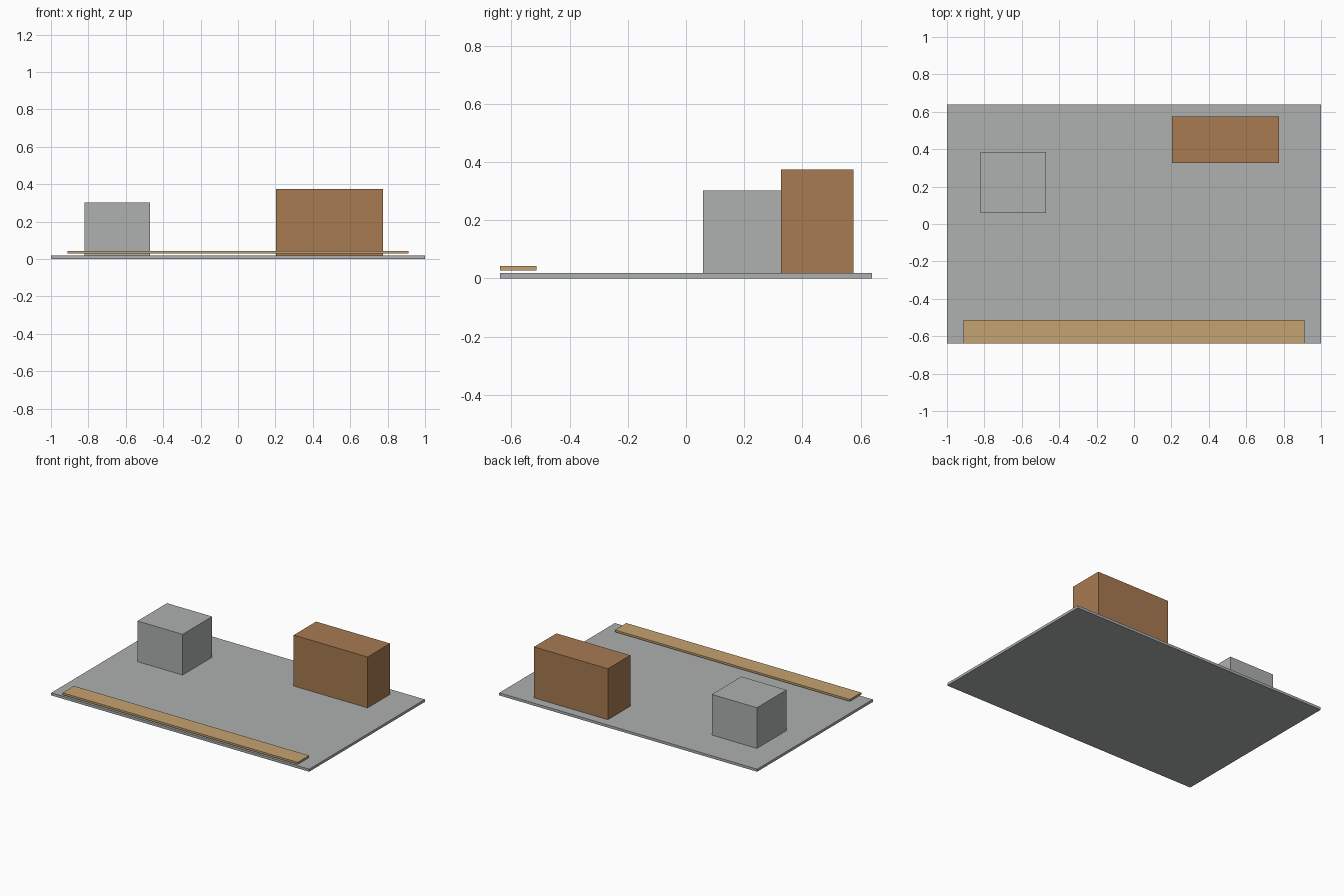
import bpy

if "Cube" in bpy.data.objects:
    bpy.data.objects.remove(bpy.data.objects["Cube"])


def material(name, rgb):
    m = bpy.data.materials.new(name)
    m.diffuse_color = (*rgb, 1.0)
    m.use_nodes = True
    m.node_tree.nodes["Principled BSDF"].inputs["Base Color"].default_value = m.diffuse_color
    return m


def box(name, x, y, z, mat):
    """Axis-aligned box from (min, max) ranges."""
    ranges = (x, y, z)
    bpy.ops.mesh.primitive_cube_add(size=1, location=[(a + b) / 2 for a, b in ranges])
    ob = bpy.context.object
    ob.name = name
    ob.scale = [b - a for a, b in ranges]
    bpy.ops.object.transform_apply(location=False, rotation=False, scale=True)
    ob.data.materials.append(mat)
    return ob


grey = material("concrete grey", (0.42, 0.44, 0.43))
brown = material("wood brown", (0.39, 0.197, 0.084))
tan = material("light wood tan", (0.56, 0.36, 0.16))

# Ground slab
box("floor_slab", (-1, 1), (-0.64, 0.64), (0, 0.018), grey)
# Grey block standing on the slab
box("stone_block", (-0.82, -0.47), (0.058, 0.385), (0.018, 0.303), grey)
# Wooden crate at the back
box("wood_crate", (0.203, 0.776), (0.327, 0.575), (0.018, 0.375), brown)
# Thin plank floating just above the front edge
box("front_plank", (-0.911, 0.911), (-0.64, -0.514), (0.028, 0.042), tan)
